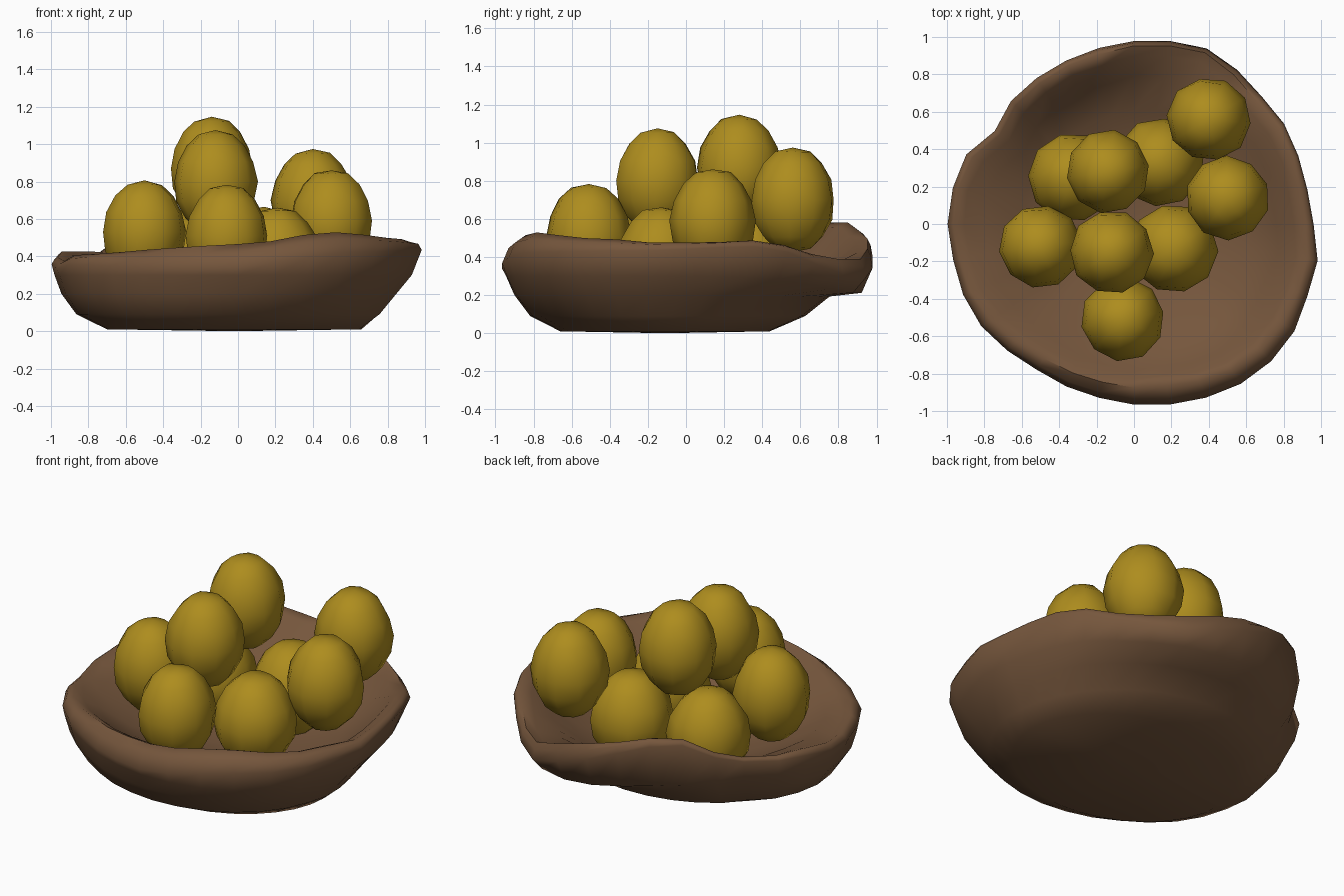
import bpy, bmesh, math, random
from mathutils import Vector

random.seed(4)
cube = bpy.data.objects.get("Cube")
if cube:
    bpy.data.objects.remove(cube, do_unlink=True)


def material(name, rgb):
    mat = bpy.data.materials.new(name)
    mat.use_nodes = True
    mat.diffuse_color = (*rgb, 1)
    mat.node_tree.nodes["Principled BSDF"].inputs["Base Color"].default_value = (*rgb, 1)
    return mat


brown = material("brown_cloth", (0.18, 0.094, 0.046))
yellow = material("olive_yellow_skin", (0.42, 0.265, 0.013))


def finish(bm, name, mat, angle):
    bmesh.ops.recalc_face_normals(bm, faces=bm.faces)
    mesh = bpy.data.meshes.new(name)
    bm.to_mesh(mesh)
    bm.free()
    mesh.materials.append(mat)
    obj = bpy.data.objects.new(name, mesh)
    bpy.context.collection.objects.link(obj)
    bpy.ops.object.select_all(action="DESELECT")
    obj.select_set(True)
    bpy.context.view_layer.objects.active = obj
    bpy.ops.object.shade_smooth_by_angle(angle=math.radians(angle))
    return obj


def lookup(table, deg):
    """Linear interpolation around the circle."""
    points = [*table, (table[0][0] + 360, table[0][1])]
    for (a, u), (b, v) in zip(points, points[1:]):
        if a <= deg <= b:
            return u + (v - u) * (deg - a) / (b - a)


def bump(deg, centre, width):
    d = (deg - centre + 180) % 360 - 180
    return math.exp(-(d / width) ** 2)


# Cloth sack: uneven rim outline and rim height by direction
OUTLINE = [(0, .96), (15, .94), (32, .965), (48, .965), (65, 1.02), (83, .99), (107, .95),
           (135, .93), (148, .89), (157, .97), (177, 1), (190, .985), (200, .99), (218, .98),
           (232, .935), (257, .945), (285, .99), (310, 1.04), (329, 1.03), (342, .99), (354, 1.01)]
RIM = [(0, .48), (28, .49), (48, .41), (65, .37), (83, .46), (108, .57), (120, .6), (130, .56),
       (140, .43), (165, .43), (180, .39), (192, .37), (205, .41), (270, .46), (300, .53),
       (330, .5), (350, .48)]


def sack_section(deg):
    """Points from the base, up the outside, over the rim and down inside."""
    a = math.radians(deg)
    d = Vector((math.cos(a), math.sin(a), 0))
    outer = d * lookup(OUTLINE, deg)
    rim = lookup(RIM, deg)
    base = Vector((-.02 + .68 * d.x, -.11 + .55 * d.y, .01))
    belly = .5 + .5 * math.cos(a - math.radians(215))     # fuller front and left wall
    roll = bump(deg, 275, 65)                             # rim rolled inward
    fold = bump(deg, 74, 33)                              # lip hanging outward at the back

    def wall(t, z):
        p = base.lerp(outer, t)
        p.z = z
        return p

    def ring(k, z):
        p = outer * k
        p.z = z
        return p

    jitter = random.uniform(-.015, .015)
    return [base,
            wall(.28 + .3 * belly, .09),
            wall(.55 + .3 * belly - .04 * fold, .2 - .01 * fold),
            wall(.82 + .14 * belly + .06 * fold, .3 - .09 * fold),
            ring(1, rim - .02 - .1 * roll - .08 * fold),
            ring(.99 - .025 * roll, rim - .005 - .035 * roll - .03 * fold),
            ring(.97 - .07 * roll + jitter / 2, rim + jitter / 2),
            ring(.91 - .06 * roll + jitter, rim - .025 + jitter),
            ring(.8 + jitter, .36 + jitter),
            ring(.62, .25 + jitter),
            ring(.35, .15)]


bm = bmesh.new()
SIDES = 32
rings = [[bm.verts.new(p) for p in sack_section(i * 360 / SIDES)] for i in range(SIDES)]
bottom = bm.verts.new((-.02, -.11, 0))
floor = bm.verts.new((0, 0, .12))
for i, col in enumerate(rings):
    nxt = rings[(i + 1) % SIDES]
    bm.faces.new((bottom, nxt[0], col[0]))
    bm.faces.new((floor, col[-1], nxt[-1]))
    for j in range(len(col) - 1):
        bm.faces.new((col[j], nxt[j], nxt[j + 1], col[j + 1]))
finish(bm, "cloth_sack", brown, 60)


# Fruits: faceted egg shapes, flattened near the top with a small nub
def fruit(name, centre, radius, half_height):
    bm = bmesh.new()
    bmesh.ops.create_uvsphere(bm, u_segments=10, v_segments=8, radius=1)
    turn = random.uniform(0, math.tau)
    c, s = math.cos(turn), math.sin(turn)
    for v in bm.verts:
        x, y, z = v.co
        k = radius * (1.04 - .03 * z) * random.uniform(.98, 1.02)
        if .85 < abs(z) < .99:
            k *= 1.12
        z *= random.uniform(.98, 1.01)
        v.co = Vector(centre) + Vector(((x * c - y * s) * k, (x * s + y * c) * k, z * half_height))
    finish(bm, name, yellow, 60)


FRUITS = [(.40, .56, .70), (.50, .14, .59), (.14, .33, .39), (-.14, .28, .87), (-.33, .25, .38),
          (-.12, -.15, .80), (-.50, -.12, .53), (-.06, -.51, .51), (.21, -.13, .39)]
for n, centre in enumerate(FRUITS, 1):
    low = centre[2] < .4
    fruit(f"fruit_{n}", centre, .228 if low else .215, .275)
